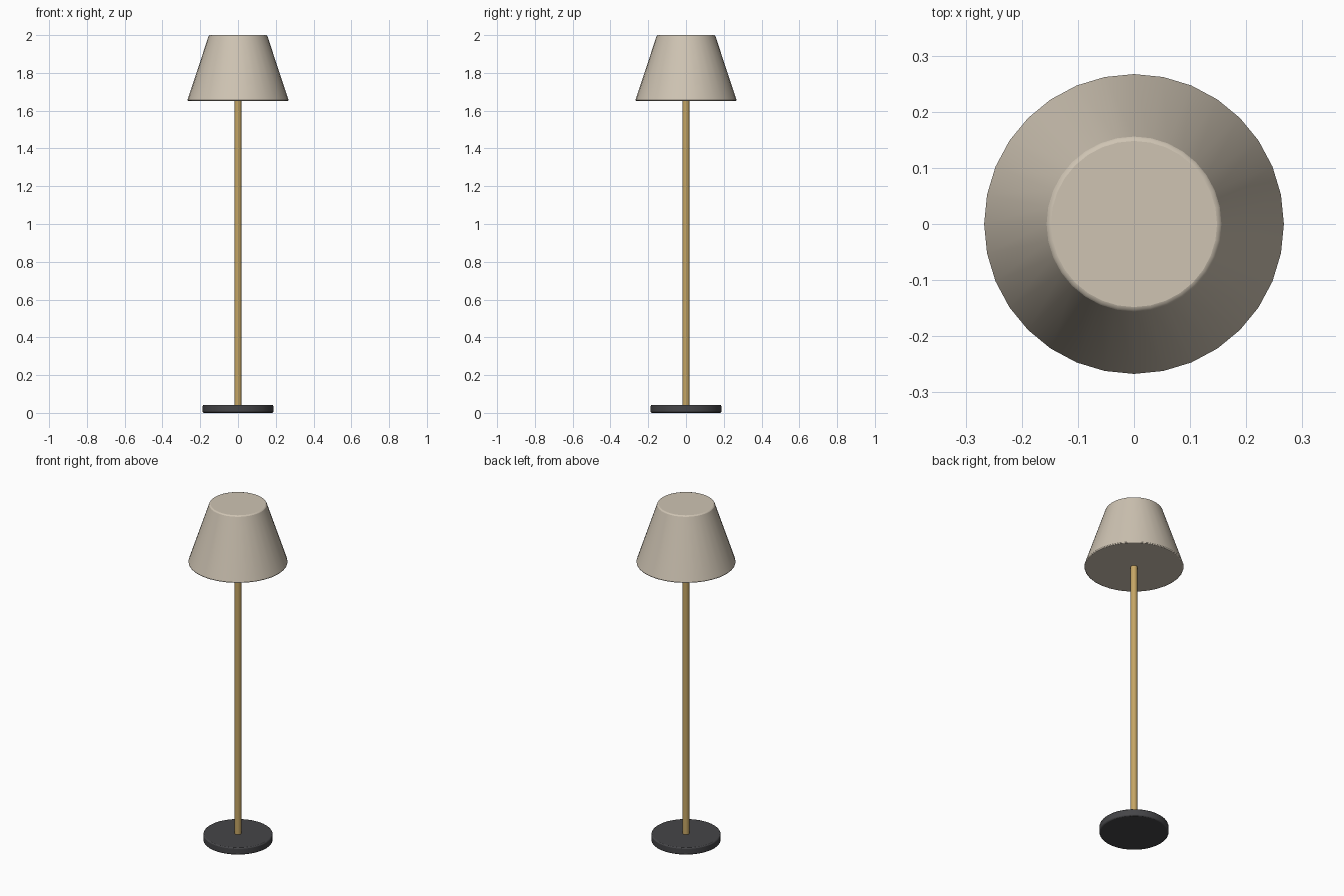
import bpy
import math

cube = bpy.data.objects.get("Cube")
if cube:
    bpy.data.objects.remove(cube, do_unlink=True)


def material(name, rgb):
    mat = bpy.data.materials.new(name)
    mat.use_nodes = True
    colour = (*rgb, 1.0)
    mat.diffuse_color = colour
    mat.node_tree.nodes["Principled BSDF"].inputs["Base Color"].default_value = colour
    return mat


def turned_part(name, bottom_radius, top_radius, bottom, top, sides, mat, bevel=0.0):
    """Closed, smooth cone or cylinder standing between two heights."""
    bpy.ops.mesh.primitive_cone_add(
        vertices=sides, radius1=bottom_radius, radius2=top_radius,
        depth=top - bottom, location=(0, 0, (bottom + top) / 2))
    part = bpy.context.object
    part.name = name
    part.data.materials.append(mat)
    bpy.ops.object.shade_smooth_by_angle(angle=math.radians(40))
    if bevel:
        mod = part.modifiers.new("Soft edges", "BEVEL")
        mod.width = bevel
        mod.segments = 2
        mod.limit_method = "ANGLE"
        mod.angle_limit = math.radians(40)
    return part


charcoal = material("charcoal metal", (0.06, 0.06, 0.065))
brass = material("brass", (0.56, 0.38, 0.13))
linen = material("linen", (0.62, 0.55, 0.45))

# Weighted foot, slim pole and closed tapered shade
turned_part("base", 0.187, 0.187, 0.0, 0.042, 32, charcoal, 0.006)
turned_part("pole", 0.0185, 0.0185, 0.03, 1.68, 16, brass)
turned_part("shade", 0.269, 0.154, 1.652, 2.0, 32, linen, 0.006)
